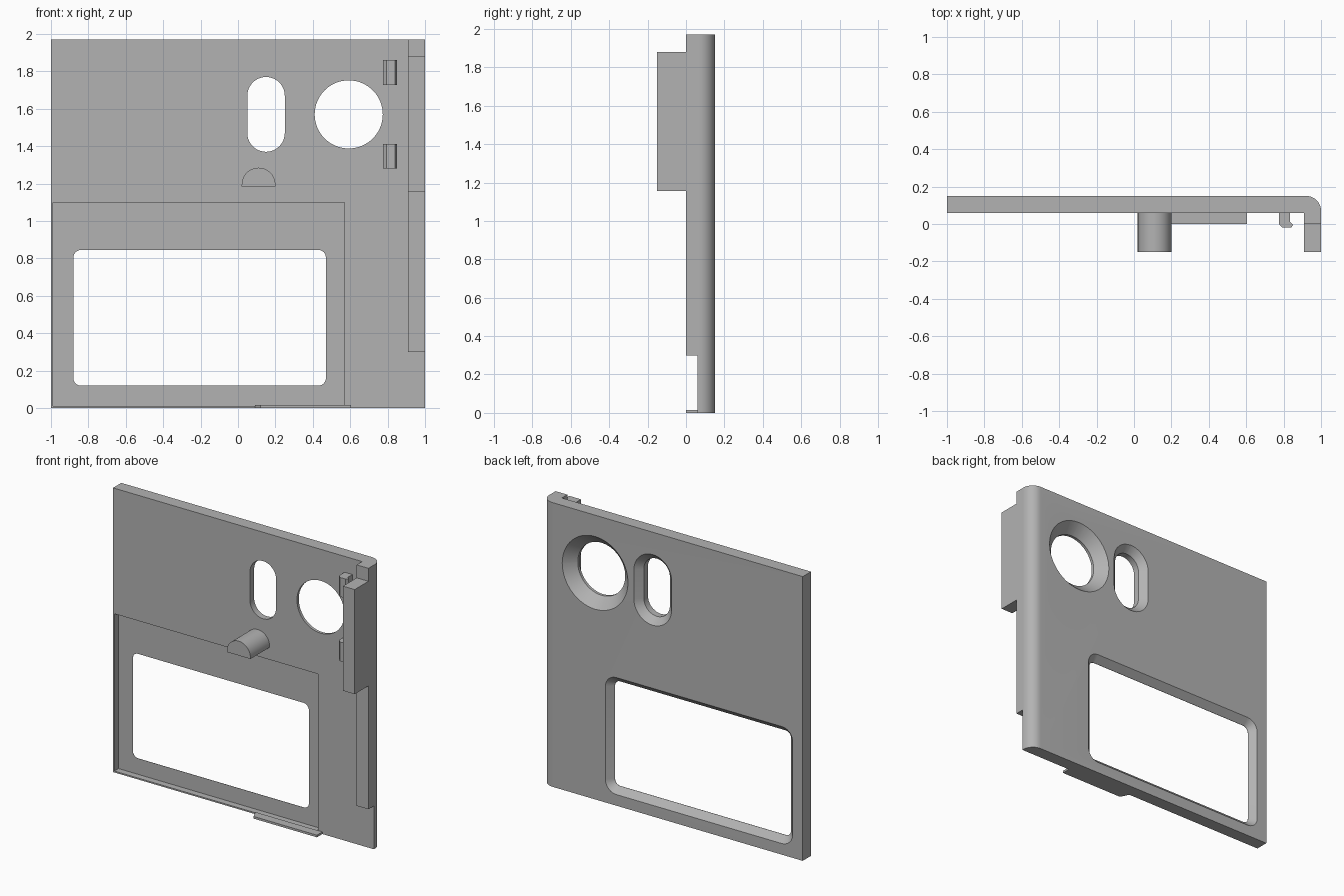
import bpy, bmesh
from math import sin, cos, pi
from mathutils import Vector

if "Cube" in bpy.data.objects:
    bpy.data.objects.remove(bpy.data.objects["Cube"])

FRONT, BACK, TOP = 0.06, 0.15, 1.97

grey = bpy.data.materials.new("plain grey")
grey.use_nodes = True
grey.diffuse_color = (0.45, 0.45, 0.45, 1)
grey.node_tree.nodes["Principled BSDF"].inputs["Base Color"].default_value = grey.diffuse_color


def arc(cx, cy, r, start, end, steps):
    angles = [start + (end - start) * i / steps for i in range(steps + 1)]
    return [(cx + r * cos(a), cy + r * sin(a)) for a in angles]


def loft(name, rings):
    """Skin matching rings of points and cap both ends."""
    bm = bmesh.new()
    loops = [[bm.verts.new(p) for p in ring] for ring in rings]
    n = len(loops[0])
    for a, b in zip(loops, loops[1:]):
        for i in range(n):
            j = (i + 1) % n
            bm.faces.new((a[i], a[j], b[j], b[i]))
    bm.faces.new(loops[0])
    bm.faces.new(loops[-1])
    bmesh.ops.recalc_face_normals(bm, faces=bm.faces)
    mesh = bpy.data.meshes.new(name)
    bm.to_mesh(mesh)
    bm.free()
    mesh.materials.append(grey)
    obj = bpy.data.objects.new(name, mesh)
    bpy.context.collection.objects.link(obj)
    return obj


def upright(name, outline, z0, z1):
    """Extrude an (x, y) outline along z."""
    return loft(name, [[Vector((x, y, z)) for x, y in outline] for z in (z0, z1)])


def box(name, x0, x1, y0, y1, z0, z1):
    return upright(name, [(x0, y0), (x1, y0), (x1, y1), (x0, y1)], z0, z1)


def opening(name, x0, x1, z0, z1, r, steps, flare):
    """Rounded cutter, straight at the front and flaring to the back."""
    rings = []
    for y, grow in ((-0.05, 0), (BACK - flare, 0), (BACK + 0.02, flare + 0.02)):
        ring = []
        for k, (cx, cz) in enumerate([(x1 - r, z1 - r), (x0 + r, z1 - r),
                                      (x0 + r, z0 + r), (x1 - r, z0 + r)]):
            # nudge keeps neighbouring corner arcs from sharing a point
            pts = arc(cx, cz, r + grow, k * pi / 2 + 0.01, (k + 1) * pi / 2 - 0.01, steps)
            ring += [Vector((x, y, z)) for x, z in pts]
        rings.append(ring)
    return loft(name, rings)


def smooth(obj):
    bpy.ops.object.select_all(action='DESELECT')
    obj.select_set(True)
    bpy.context.view_layer.objects.active = obj
    bpy.ops.object.shade_smooth_by_angle(angle=0.5)


# Main panel with one rounded long edge
panel = upright("panel", [(-1, FRONT), (1, FRONT)]
                + arc(0.92, 0.07, 0.08, 0, pi / 2, 10) + [(-1, BACK)], 0, TOP)

# Shallow front recess and three flared openings
cutters = [
    box("recess_cutter", -0.99, 0.57, -0.1, FRONT + 0.045, 0.01, 1.10),
    opening("window_cutter", -0.88, 0.47, 0.12, 0.845, 0.04, 6, 0.043),
    opening("slot_cutter", 0.05, 0.25, 1.37, 1.77, 0.0999, 10, 0.045),
    opening("round_hole_cutter", 0.41, 0.774, 1.388, 1.752, 0.1819, 16, 0.07),
]
bpy.context.view_layer.objects.active = panel
for cutter in cutters:
    cutter.hide_render = True
    mod = panel.modifiers.new(cutter.name, 'BOOLEAN')
    mod.operation = 'DIFFERENCE'
    mod.solver = 'EXACT'
    mod.object = cutter
    bpy.ops.object.modifier_apply(modifier=mod.name)
for cutter in cutters:
    bpy.data.objects.remove(cutter)
smooth(panel)

# Side wall and the taller flange in front of it
box("side_wall", 0.91, 1, 0, FRONT, 0.30, TOP)
box("side_flange", 0.91, 1, -0.15, 0, 1.155, 1.88)

# Half-round post above the recess
half = arc(0.11, 1.195, 0.09, 0, pi, 20)
half = [(0.2, 1.185)] + half + [(0.02, 1.185)]
post = loft("half_round_post", [[Vector((x, y, z)) for x, z in half]
                                for y in (-0.15, FRONT)])
smooth(post)

# Pair of snap clips beside the round hole
clip = [(0.775, FRONT), (0.775, 0), (0.795, -0.02), (0.84, -0.02),
        (0.85, -0.005), (0.835, 0.012), (0.835, FRONT)]
for side, z in (("lower", 1.28), ("upper", 1.727)):
    upright(side + "_clip", clip, z, z + 0.133)

# Thin tab along the bottom edge
upright("bottom_tab", [(0.09, FRONT), (0.12, 0), (0.605, 0), (0.605, FRONT)], 0, 0.015)
